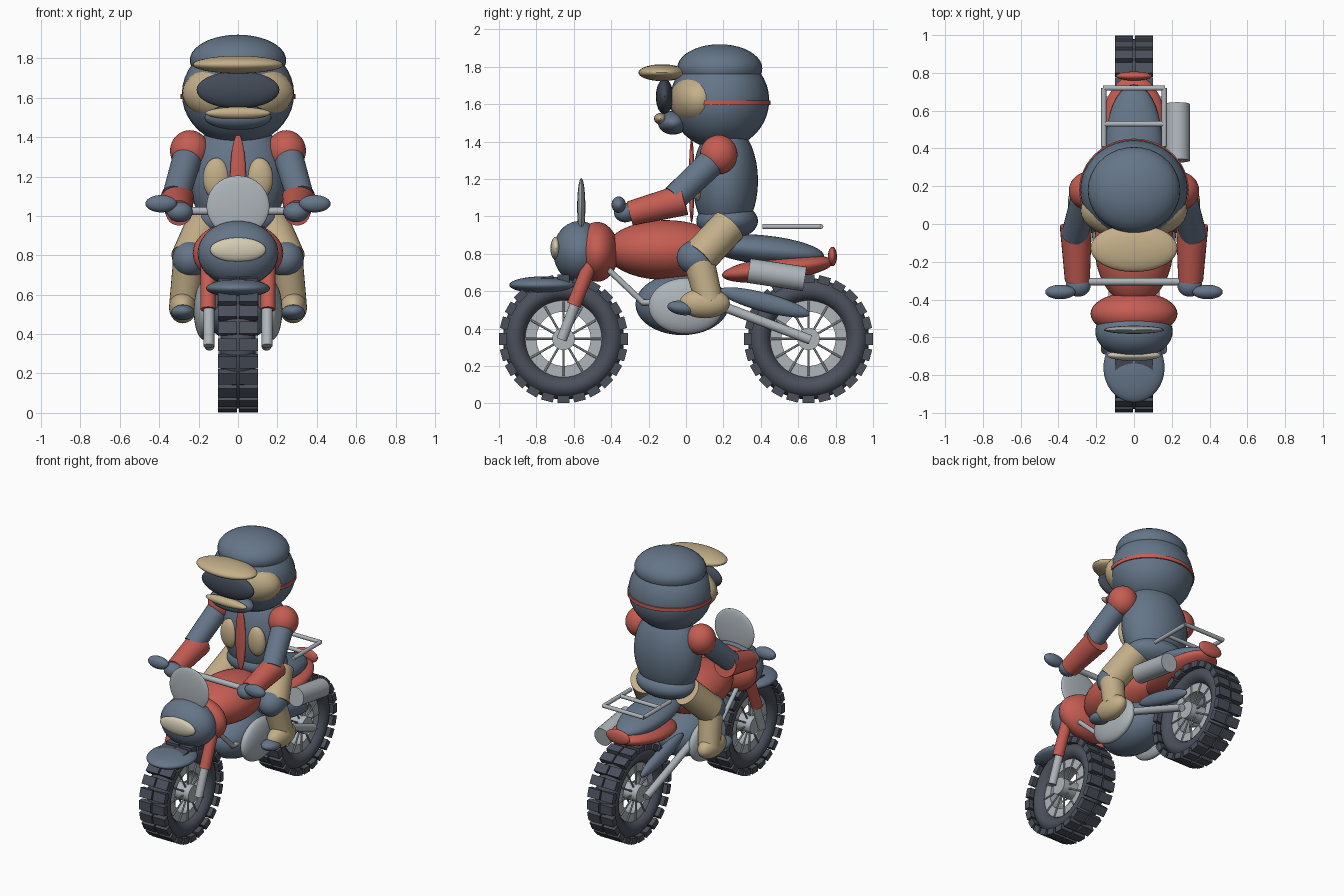
import bpy, bmesh, math
from mathutils import Matrix, Vector

cube = bpy.data.objects.get("Cube")
if cube:
    bpy.data.objects.remove(cube)


def material(name, *rgb):
    m = bpy.data.materials.new(name)
    m.use_nodes = True
    m.diffuse_color = (*rgb, 1)
    m.node_tree.nodes["Principled BSDF"].inputs["Base Color"].default_value = (*rgb, 1)
    return m


slate = material("slate blue", .13, .18, .25)
rubber = material("rubber", .07, .08, .105)
red = material("red", .56, .11, .085)
tan = material("tan", .55, .43, .25)
silver = material("silver", .42, .46, .49)
cream = material("cream", .65, .6, .45)
lens = material("dark lens", .055, .07, .095)


def finish(name, bm, mat, smooth=True):
    bmesh.ops.recalc_face_normals(bm, faces=bm.faces)
    me = bpy.data.meshes.new(name)
    bm.to_mesh(me)
    bm.free()
    me.materials.append(mat)
    ob = bpy.data.objects.new(name, me)
    bpy.context.collection.objects.link(ob)
    if smooth:
        bpy.ops.object.select_all(action='DESELECT')
        ob.select_set(True)
        bpy.context.view_layer.objects.active = ob
        bpy.ops.object.shade_smooth_by_angle(angle=math.radians(40))
    return ob


def blob(name, loc, size, mat, tilt=0):
    """Ellipsoid with radii size, tilted nose down or up."""
    bm = bmesh.new()
    m = Matrix.Translation(loc) @ Matrix.Rotation(math.radians(tilt), 4, 'X') @ Matrix.Diagonal((*size, 1))
    bmesh.ops.create_uvsphere(bm, u_segments=36, v_segments=20, radius=1, matrix=m)
    return finish(name, bm, mat)


def add_tube(bm, a, b, r, r2=None, sides=24):
    a, b = Vector(a), Vector(b)
    d = b - a
    m = Matrix.Translation((a + b) / 2) @ d.to_track_quat('Z', 'Y').to_matrix().to_4x4()
    bmesh.ops.create_cone(bm, cap_ends=True, segments=sides, radius1=r,
                          radius2=r if r2 is None else r2, depth=d.length, matrix=m)


def tube(name, a, b, r, mat, r2=None):
    bm = bmesh.new()
    add_tube(bm, a, b, r, r2)
    return finish(name, bm, mat)


def ring(name, profile, centre, mat, steps=48):
    """Closed (x, radius) profile spun round the axle."""
    bm = bmesh.new()
    vs = [bm.verts.new((x, 0, r)) for x, r in profile]
    es = [bm.edges.new((vs[i - 1], vs[i])) for i in range(len(vs))]
    bmesh.ops.spin(bm, geom=vs + es, axis=(1, 0, 0), cent=(0, 0, 0),
                   angle=math.tau, steps=steps, use_merge=True)
    bmesh.ops.remove_doubles(bm, verts=bm.verts, dist=1e-4)
    bmesh.ops.translate(bm, verts=bm.verts, vec=centre)
    return finish(name, bm, mat)


def wheel(label, y):
    c = Vector((0, y, .345))
    oval = [(.088 * math.cos(t), .26 + .064 * math.sin(t))
            for t in (math.tau * i / 20 for i in range(20))]
    ring(label + "_tyre", oval, c, rubber)
    ring(label + "_rim", [(-.05, .145), (.05, .145), (.05, .205), (-.05, .205)], c, silver)
    # tread blocks in two rows
    bm = bmesh.new()
    for i in range(24):
        turn = Matrix.Translation(c) @ Matrix.Rotation(math.tau * i / 24, 4, 'X')
        for s in (-1, 1):
            m = turn @ Matrix.Translation((s * .053, 0, .323)) @ Matrix.Diagonal((.096, .064, .042, 1))
            bmesh.ops.create_cube(bm, size=1, matrix=m)
    finish(label + "_tread", bm, rubber, False)
    # spokes and hub
    bm = bmesh.new()
    for i in range(12):
        t = math.tau * i / 12
        d = Vector((0, math.sin(t), math.cos(t)))
        for s in (-1, 1):
            x = Vector((s * .055, 0, 0))
            add_tube(bm, c + x + d * .03, c + x + d * .2, .006, sides=6)
    finish(label + "_spokes", bm, silver)
    tube(label + "_hub", c - Vector((.1, 0, 0)), c + Vector((.1, 0, 0)), .06, silver)


wheel("front_wheel", -.655)
wheel("rear_wheel", .655)

# motorcycle body
blob("front_fender", (0, -.76, .633), (.162, .185, .046), slate)
blob("headlight_housing", (0, -.57, .81), (.205, .14, .165), slate)
blob("headlight_lens", (0, -.695, .828), (.142, .03, .062), cream)
blob("steering_cowl", (0, -.475, .81), (.23, .115, .16), red)
blob("windscreen", (0, -.56, 1.05), (.16, .022, .155), silver)
blob("fuel_tank", (0, -.11, .82), (.21, .32, .16), red)
blob("engine", (0, -.02, .53), (.18, .25, .165), slate)
blob("seat", (0, .42, .82), (.15, .32, .078), slate, -6)
blob("tail_panel", (0, .49, .72), (.175, .3, .066), red, 7)
blob("tail_light", (0, .783, .785), (.095, .024, .052), red)
tube("muffler", (.23, .335, .71), (.23, .635, .665), .066, silver)
tube("handlebar", (-.35, -.305, 1.025), (.35, -.305, 1.025), .02, silver)
for label, y in (("front", .53), ("rear", .72)):
    tube("rack_bar_" + label, (-.165, y, .945), (.165, y, .945), .014, silver)

# rider body and head
blob("torso", (0, .21, 1.19), (.245, .175, .31), slate)
blob("hips", (0, .22, .975), (.22, .165, .1), slate)
blob("tie", (0, .03, 1.19), (.04, .015, .225), red)
blob("helmet", (0, .18, 1.62), (.285, .265, .26), slate)
blob("helmet_cap", (0, .18, 1.79), (.245, .228, .13), slate)
blob("face", (0, .07, 1.625), (.283, .155, .16), tan)
blob("goggles", (0, -.115, 1.64), (.21, .046, .095), lens)
blob("visor", (0, -.128, 1.768), (.23, .126, .045), tan)
blob("chin_guard", (0, -.07, 1.5), (.17, .08, .063), slate)
blob("mouth_guard", (0, -.135, 1.522), (.165, .036, .031), tan)
stripe = ring("helmet_stripe", [(-.013, .255), (-.013, .285), (.013, .285), (.013, .255)],
              (0, 0, 0), red)
stripe.rotation_euler = (0, math.pi / 2, 0)
stripe.scale = (1, .955, 1.02)
stripe.location = (0, .18, 1.607)

# mirrored parts
for side, s in (("left", 1), ("right", -1)):
    def pair_blob(name, loc, size, mat, tilt=0):
        blob(side + "_" + name, (s * loc[0], *loc[1:]), size, mat, tilt)

    def pair_tube(name, a, b, r, mat, r2=None):
        tube(side + "_" + name, (s * a[0], *a[1:]), (s * b[0], *b[1:]), r, mat, r2)

    # frame
    pair_tube("fork_lower", (.148, -.665, .34), (.148, -.585, .55), .028, silver)
    pair_tube("fork_upper", (.152, -.6, .525), (.152, -.49, .8), .038, red)
    pair_tube("swing_arm", (.145, .1, .555), (.145, .665, .34), .026, silver)
    pair_tube("down_tube", (.12, -.42, .72), (.12, -.23, .54), .016, silver)
    pair_tube("cradle_tube", (.12, -.24, .54), (.12, .1, .54), .016, silver)
    pair_blob("engine_cover", (.17, 0, .52), (.055, .2, .15), silver)
    pair_blob("chain_guard", (.1, .42, .54), (.04, .25, .05), slate, -15)
    pair_tube("rack_rail", (.16, .41, .945), (.16, .72, .945), .014, silver)

    # arms
    pair_blob("grip", (.39, -.36, 1.062), (.08, .038, .044), slate)
    pair_blob("hand", (.295, -.325, 1.02), (.065, .06, .052), slate)
    pair_blob("shoulder", (.245, .175, 1.33), (.1, .1, .105), red)
    pair_tube("upper_arm", (.25, .17, 1.32), (.315, -.06, 1.1), .076, slate, .07)
    pair_tube("forearm", (.308, -.01, 1.09), (.3, -.3, 1.015), .085, red, .066)
    pair_blob("chest_pad", (.11, .06, 1.19), (.068, .04, .105), tan)

    # legs
    pair_tube("thigh", (.17, .23, .95), (.245, .07, .78), .098, tan)
    pair_blob("knee", (.242, .06, .78), (.092, .11, .095), slate)
    pair_tube("shin", (.248, .07, .76), (.275, .125, .54), .083, tan, .075)
    pair_blob("boot", (.28, .1, .535), (.07, .135, .08), tan)
    pair_blob("boot_toe", (.28, -.02, .51), (.06, .08, .038), slate, -8)
